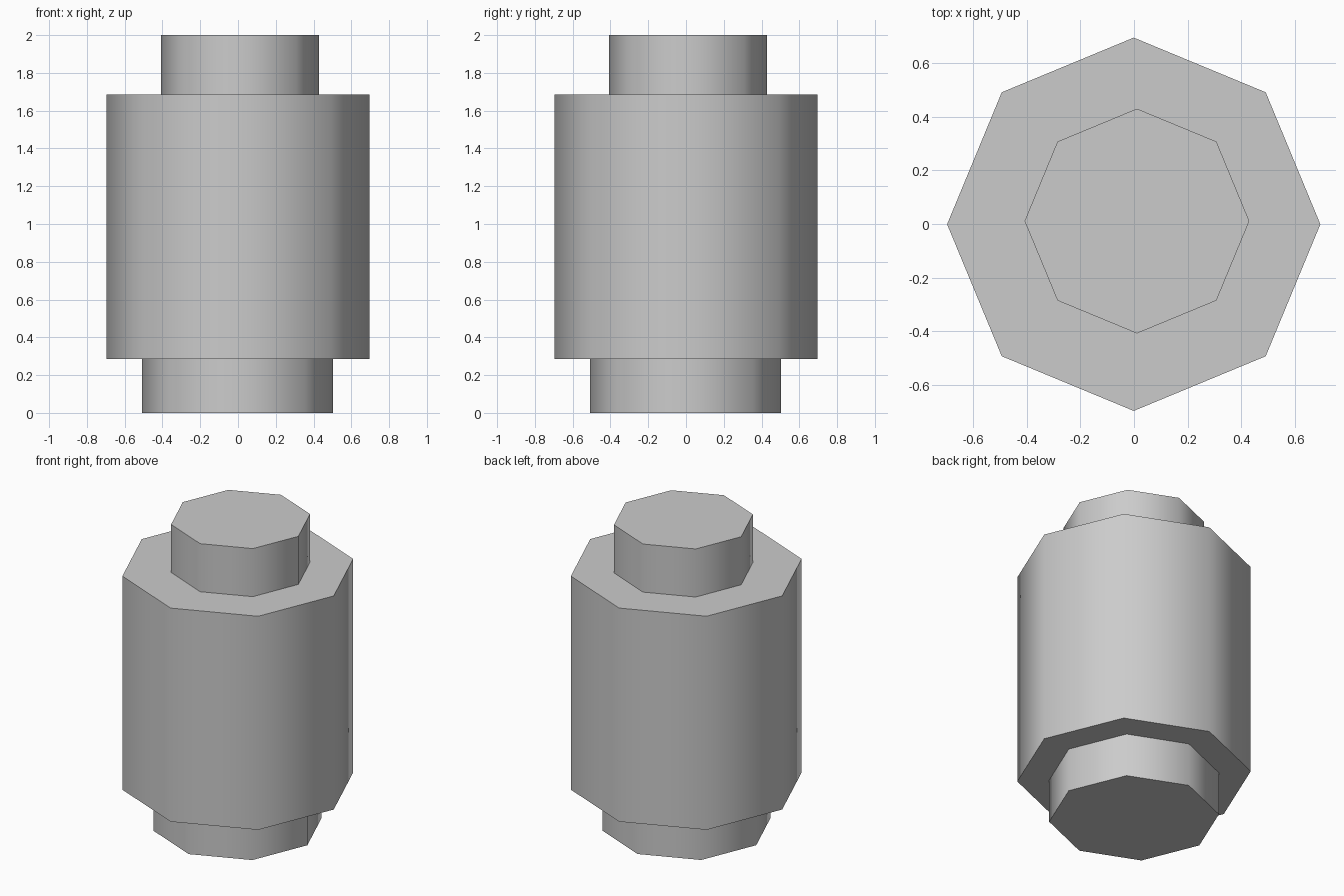
import bpy
import math

if "Cube" in bpy.data.objects:
    bpy.data.objects.remove(bpy.data.objects["Cube"])


def octagon_drum(name, radius, z0, z1, centre=0.0):
    """Eight-sided drum with corners on the axes and softly shaded sides."""
    bpy.ops.mesh.primitive_cylinder_add(
        vertices=8, radius=radius, depth=z1 - z0,
        location=(centre, centre, (z0 + z1) / 2))
    drum = bpy.context.object
    drum.name = name
    bpy.ops.object.shade_smooth_by_angle(angle=math.radians(60))
    return drum


# Base collar, main body and slightly offset top cap
octagon_drum("base_collar", 0.506, 0.0, 0.285, -0.002)
octagon_drum("main_body", 0.696, 0.285, 1.685, -0.001)
octagon_drum("top_cap", 0.419, 1.685, 2.0, 0.011)
